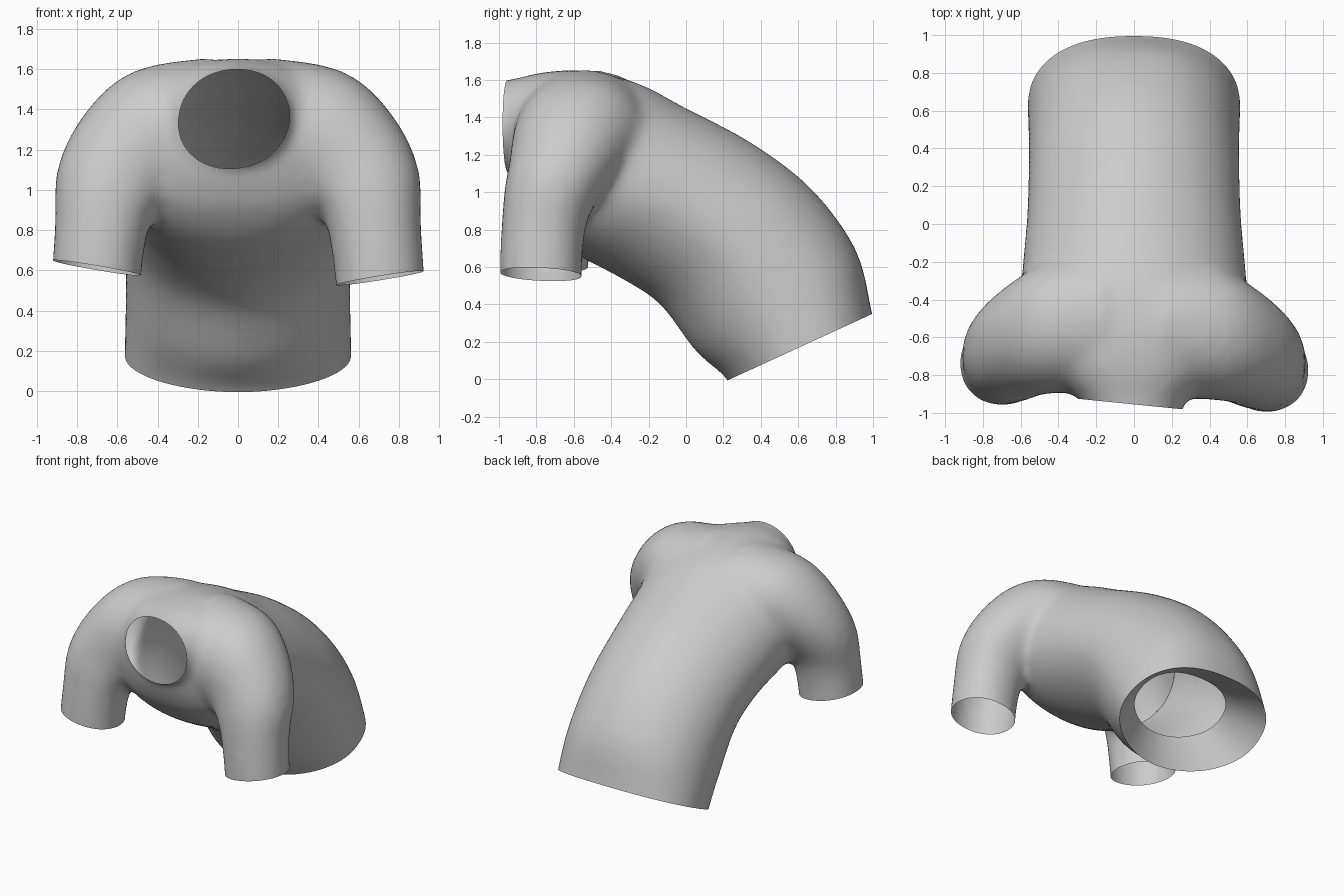
import bpy, bmesh
from math import sin, cos, pi, radians, copysign
from mathutils import Vector

cube = bpy.data.objects.get("Cube")
if cube:
    bpy.data.objects.remove(cube)

SEG = 40
STEPS = 4
bm = bmesh.new()


def smooth_rows(rows):
    """Fill in rows between the given ones along a smooth curve."""
    out = []
    for k in range(len(rows) - 1):
        p, a, b, n = (rows[max(k - 1, 0)], rows[k], rows[k + 1], rows[min(k + 2, len(rows) - 1)])
        for s in range(STEPS):
            t = s / STEPS
            out.append([0.5 * (2 * q1 + (q2 - q0) * t + (2 * q0 - 5 * q1 + 4 * q2 - q3) * t ** 2
                               + (3 * q1 - q0 - 3 * q2 + q3) * t ** 3)
                        for q0, q1, q2, q3 in zip(p, a, b, n)])
    return out + [rows[-1]]


def ring(centre, a, b, upper, lower):
    """Oval of points; a power below 1 squares that half off, above 1 pinches it."""
    points = []
    for i in range(SEG):
        c, s = cos(2 * pi * i / SEG), sin(2 * pi * i / SEG)
        power = upper if s > 0 else lower
        points.append(centre + a * copysign(abs(c) ** power, c) + b * copysign(abs(s) ** power, s))
    return points


def loft(rings):
    """Closed tube through rings of points."""
    loops = [[bm.verts.new(p) for p in points] for points in rings]
    for lo, hi in zip(loops, loops[1:]):
        for i in range(SEG):
            j = (i + 1) % SEG
            bm.faces.new((lo[i], lo[j], hi[j], hi[i]))
    bm.faces.new(loops[0][::-1])
    bm.faces.new(loops[-1])


# Torso sections: belly y, z, back y, z, half width, back power, belly power
torso = [(0.30, -0.16, 1.04, 0.16, 0.565, 0.85, 1.05), (0.22, 0.0, 0.995, 0.35, 0.565, 0.85, 1.05),
         (0.05, 0.15, 0.91, 0.69, 0.56, 0.92, 1.1), (-0.14, 0.40, 0.67, 1.02, 0.56, 1, 1.15),
         (-0.35, 0.54, 0.35, 1.265, 0.57, 1.04, 1.1), (-0.55, 0.645, 0.0, 1.45, 0.595, 1.04, 1),
         (-0.72, 0.75, -0.25, 1.58, 0.60, 1, 0.9), (-0.85, 0.89, -0.5, 1.645, 0.56, 0.9, 0.85),
         (-0.92, 1.03, -0.74, 1.645, 0.42, 0.9, 0.9), (-0.96, 1.13, -0.95, 1.60, 0.265, 0.95, 1),
         (-1.08, 1.13, -1.08, 1.59, 0.25, 0.95, 1)]
rings = []
for y0, z0, y1, z1, w, upper, lower in smooth_rows(torso):
    belly, back = Vector((0, y0, z0)), Vector((0, y1, z1))
    rings.append(ring((belly + back) / 2, Vector((w, 0, 0)), (back - belly) / 2, upper, lower))
loft(rings)

# Sleeve sections: x, y, z, bend in degrees, outward radius, depth radius
sleeve = [(0.15, -0.54, 1.27, 0, 0.385, 0.38), (0.40, -0.57, 1.25, 20, 0.36, 0.36),
          (0.54, -0.63, 1.15, 50, 0.315, 0.315), (0.63, -0.70, 1.02, 75, 0.28, 0.27),
          (0.67, -0.755, 0.85, 90, 0.24, 0.23), (0.70, -0.775, 0.62, 92, 0.225, 0.22),
          (0.715, -0.775, 0.40, 92, 0.225, 0.22)]
for side, shift in ((1, 0.0), (-1, 0.035)):
    loft([ring(Vector((side * x, y + shift, z)), Vector((0, d, 0)),
               Vector((side * sin(radians(t)), 0, cos(radians(t)))) * r, 0.95, 0.95)
          for x, y, z, t, r, d in smooth_rows(sleeve)])
bmesh.ops.recalc_face_normals(bm, faces=bm.faces)

mesh = bpy.data.meshes.new("shirt")
bm.to_mesh(mesh)
bm.free()
shirt = bpy.data.objects.new("shirt", mesh)
bpy.context.collection.objects.link(shirt)
bpy.context.view_layer.objects.active = shirt
shirt.select_set(True)

# Fuse torso and sleeves into one soft cloth surface
fuse = shirt.modifiers.new("fuse", 'REMESH')
fuse.mode = 'VOXEL'
fuse.voxel_size = 0.03
soften = shirt.modifiers.new("soften", 'SMOOTH')
soften.factor = 0.5
soften.iterations = 12
for name in ("fuse", "soften"):
    bpy.ops.object.modifier_apply(modifier=name)

# Cut the openings so the shirt is a hollow shell
bm = bmesh.new()
bm.from_mesh(shirt.data)


def cut(point, normal, region):
    point, normal = Vector(point), Vector(normal).normalized()
    verts = {v for v in bm.verts if region(v.co)}
    faces = [f for f in bm.faces if all(v in verts for v in f.verts)]
    edges = {e for f in faces for e in f.edges}
    bmesh.ops.bisect_plane(bm, geom=list(verts) + list(edges) + faces, dist=1e-5,
                           plane_co=point, plane_no=normal)
    gone = [v for v in bm.verts if region(v.co) and (v.co - point).dot(normal) > 1e-4]
    bmesh.ops.delete(bm, geom=gone, context='VERTS')


cut((0, 0.235, 0.0), (0, 0.34, -0.74), lambda p: p.y > 0)                     # hem
cut((0, -0.955, 1.35), (-0.1, -1, 0), lambda p: abs(p.x) < 0.36 and p.z > 1)  # neck
cut((0.70, -0.77, 0.56), (0.16, -0.05, -1),
    lambda p: p.x > 0.35 and p.y < -0.45 and p.z < 0.66)                      # left cuff
cut((-0.72, -0.74, 0.615), (-0.17, -0.05, -1),
    lambda p: p.x < -0.35 and p.y < -0.45 and p.z < 0.72)                     # right cuff

# Hem facing, turned inwards
hem_edges = [e for e in bm.edges if e.is_boundary and all(v.co.y > 0 for v in e.verts)]
turned = bmesh.ops.extrude_edge_only(bm, edges=hem_edges)["geom"]
hem_centre, inner_centre = Vector((0, 0.61, 0.17)), Vector((0, 0.48, 0.35))
for v in turned:
    if isinstance(v, bmesh.types.BMVert):
        v.co = inner_centre + (v.co - hem_centre) * 0.62
bm.to_mesh(shirt.data)
bm.free()

cloth = bpy.data.materials.new("grey cloth")
cloth.use_nodes = True
grey = (0.6, 0.6, 0.6, 1)
cloth.diffuse_color = grey
cloth.node_tree.nodes["Principled BSDF"].inputs["Base Color"].default_value = grey
shirt.data.materials.clear()
shirt.data.materials.append(cloth)
bpy.ops.object.shade_smooth_by_angle(angle=radians(60))
